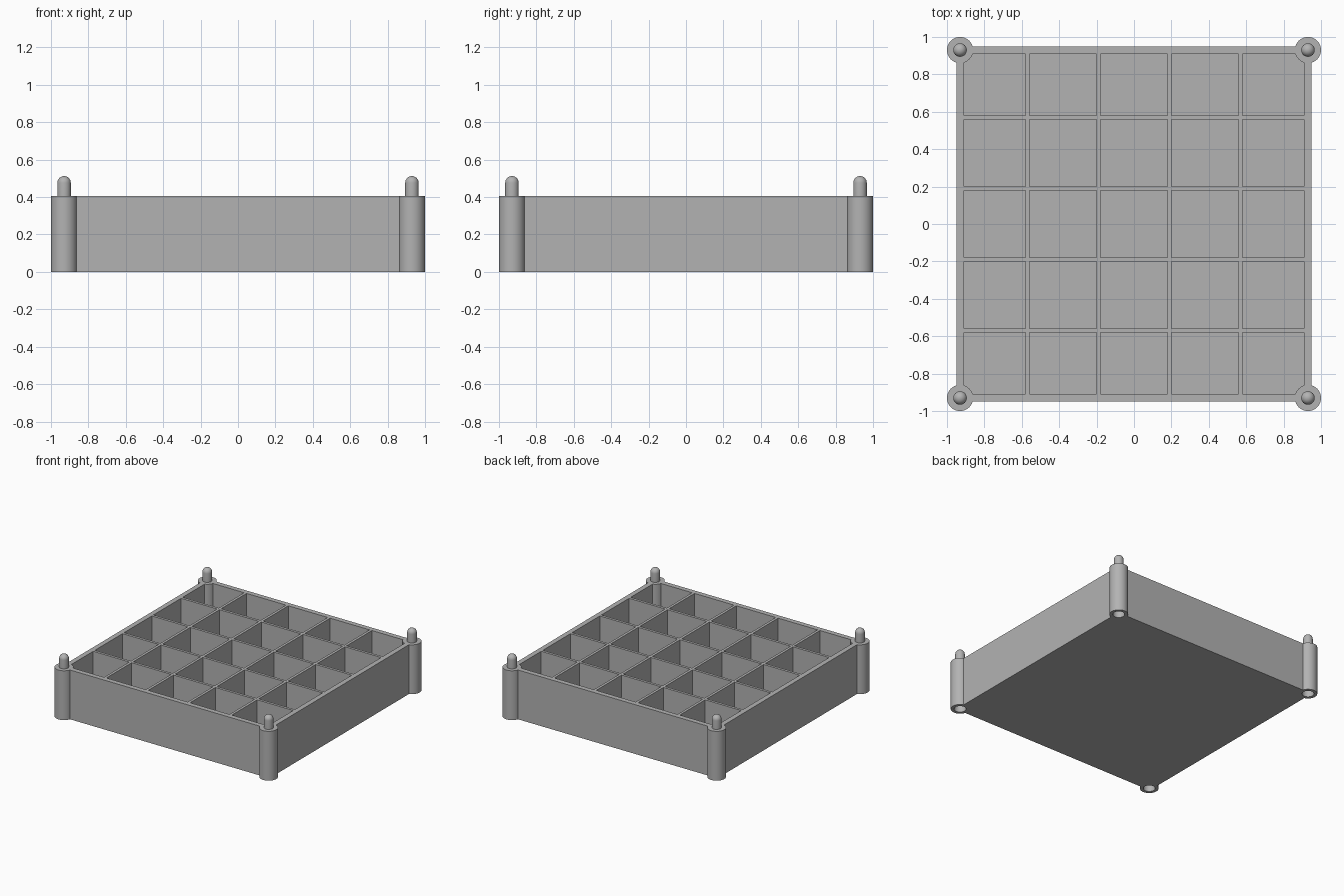
import bpy, bmesh, math
from mathutils import Matrix, Vector

cube = bpy.data.objects.get("Cube")
if cube:
    bpy.data.objects.remove(cube, do_unlink=True)

HEIGHT = 0.405         # tray and post height
HALF = 0.95            # half width of the tray
INNER = 0.909          # inner face of the outer wall
RIB = 0.011            # half thickness of the dividers
PITCH = 0.38           # divider spacing
FLOOR = 0.04
POST, POST_R = 0.93, 0.07
PIN_R, PIN_TOP = 0.036, 0.512
SOCKET_R, SOCKET_DEPTH = 0.045, 0.13
SEGMENTS = 48

grey = bpy.data.materials.new("light_grey")
grey.use_nodes = True
colour = (0.45, 0.45, 0.45, 1)
grey.diffuse_color = colour
shader = next(n for n in grey.node_tree.nodes if n.type == 'BSDF_PRINCIPLED')
shader.inputs["Base Color"].default_value = colour


def make_object(name, bm):
    bmesh.ops.recalc_face_normals(bm, faces=bm.faces)
    mesh = bpy.data.meshes.new(name)
    bm.to_mesh(mesh)
    bm.free()
    mesh.materials.append(grey)
    obj = bpy.data.objects.new(name, mesh)
    bpy.context.collection.objects.link(obj)
    return obj


def add_box(bm, low, high):
    low, high = Vector(low), Vector(high)
    place = Matrix.Translation((low + high) / 2) @ Matrix.Diagonal((*(high - low), 1))
    bmesh.ops.create_cube(bm, size=1, matrix=place)


def cut(obj, cutter):
    cutter.hide_render = True
    mod = obj.modifiers.new("cut", 'BOOLEAN')
    mod.operation, mod.solver, mod.object = 'DIFFERENCE', 'EXACT', cutter
    bpy.context.view_layer.objects.active = obj
    bpy.ops.object.modifier_apply(modifier=mod.name)
    bpy.data.objects.remove(cutter, do_unlink=True)


corners = [(x, y) for x in (-POST, POST) for y in (-POST, POST)]

# Tray block
bm = bmesh.new()
add_box(bm, (-HALF, -HALF, 0), (HALF, HALF, HEIGHT))
tray = make_object("compartment_tray", bm)

# Five by five compartments between the dividers
ribs = [(i - 1.5) * PITCH for i in range(4)]
spans = list(zip([-INNER] + [r + RIB for r in ribs],
                 [r - RIB for r in ribs] + [INNER]))
bm = bmesh.new()
for x0, x1 in spans:
    for y0, y1 in spans:
        add_box(bm, (x0, y0, FLOOR), (x1, y1, HEIGHT + 0.1))
cut(tray, make_object("compartment_cutter", bm))

# Room for the corner posts, so their sockets stay open
bm = bmesh.new()
for x, y in corners:
    bmesh.ops.create_cone(bm, cap_ends=True, segments=SEGMENTS, depth=2,
                          radius1=POST_R - 0.01, radius2=POST_R - 0.01,
                          matrix=Matrix.Translation((x, y, 0)))
cut(tray, make_object("post_cutter", bm))

# Corner posts: turned profile with a socket below and a domed pin above
profile = [(0, SOCKET_DEPTH), (SOCKET_R, SOCKET_DEPTH), (SOCKET_R, 0),
           (POST_R, 0), (POST_R, HEIGHT), (PIN_R, HEIGHT)]
for i in range(9):
    a = math.pi / 2 * i / 8
    profile.append((PIN_R * math.cos(a), PIN_TOP - PIN_R + PIN_R * math.sin(a)))

names = ["front_right_post", "back_right_post", "front_left_post", "back_left_post"]
for name, (x, y) in zip(names, corners):
    bm = bmesh.new()
    verts = [bm.verts.new((r, 0, z)) for r, z in profile]
    edges = [bm.edges.new(pair) for pair in zip(verts, verts[1:])]
    bmesh.ops.spin(bm, geom=verts + edges, cent=(0, 0, 0), axis=(0, 0, 1),
                   angle=2 * math.pi, steps=SEGMENTS)
    bmesh.ops.remove_doubles(bm, verts=bm.verts, dist=0.0001)
    post = make_object(name, bm)
    post.location = (x, y, 0)
    bpy.ops.object.select_all(action='DESELECT')
    post.select_set(True)
    bpy.context.view_layer.objects.active = post
    bpy.ops.object.shade_smooth_by_angle(angle=math.radians(35))
